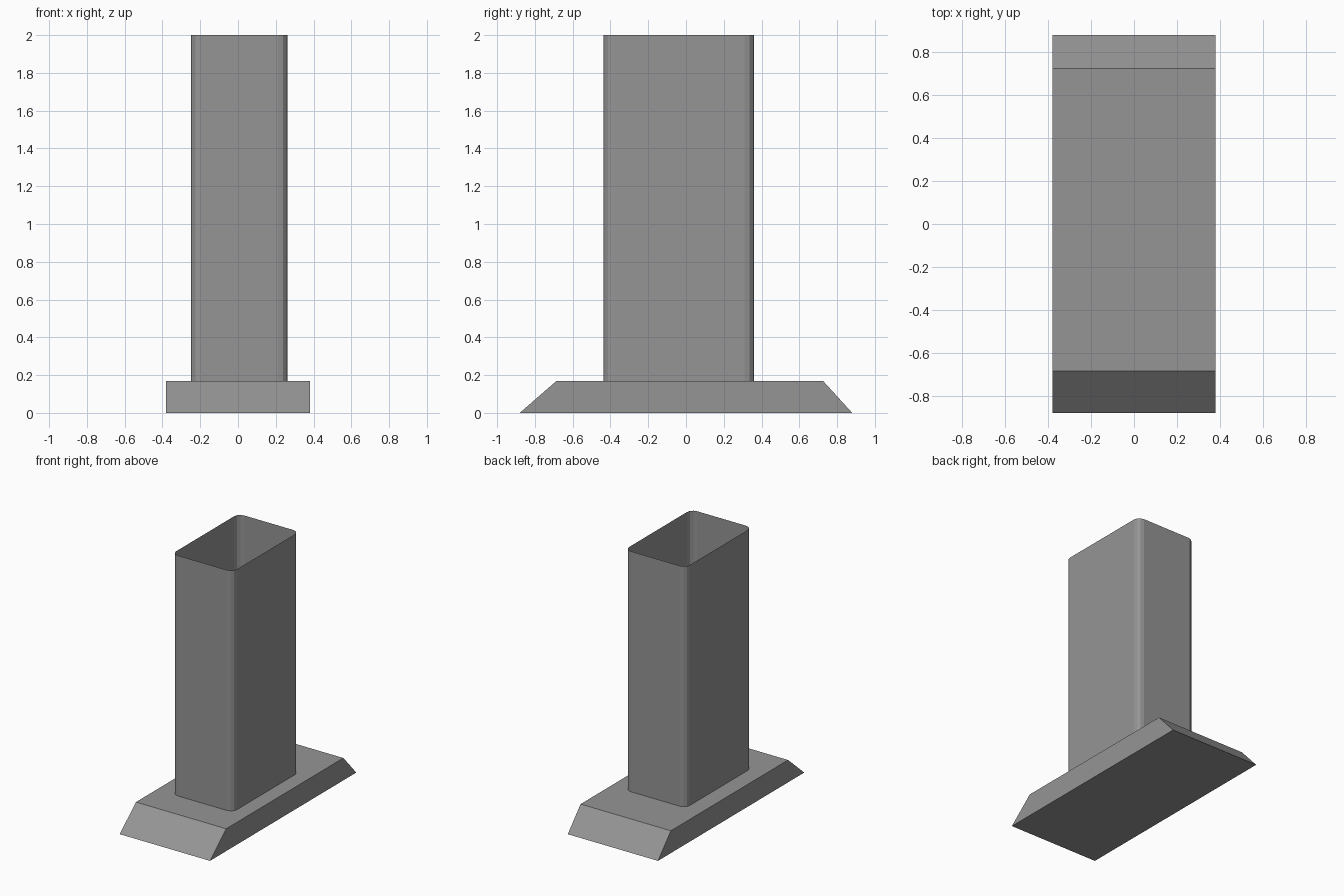
import bpy, math

cube = bpy.data.objects.get("Cube")
if cube:
    bpy.data.objects.remove(cube, do_unlink=True)

# Plain grey material
grey = bpy.data.materials.new("plain grey")
grey.use_nodes = True
colour = (0.3, 0.3, 0.3, 1)
grey.diffuse_color = colour
grey.node_tree.nodes["Principled BSDF"].inputs["Base Color"].default_value = colour


def loft(name, lower, upper, capped):
    """Join two matching outlines with side walls, optionally closed at the ends."""
    n = len(lower)
    faces = [(i, (i + 1) % n, n + (i + 1) % n, n + i) for i in range(n)]
    if capped:
        faces += [tuple(reversed(range(n))), tuple(range(n, 2 * n))]
    mesh = bpy.data.meshes.new(name)
    mesh.from_pydata(lower + upper, [], faces)
    mesh.materials.append(grey)
    obj = bpy.data.objects.new(name, mesh)
    bpy.context.collection.objects.link(obj)
    return obj


def rectangle(x0, x1, y0, y1, z):
    return [(x0, y0, z), (x1, y0, z), (x1, y1, z), (x0, y1, z)]


def rounded_rectangle(x0, x1, y0, y1, z, radius, steps):
    centres = rectangle(x0 + radius, x1 - radius, y0 + radius, y1 - radius, z)
    points = []
    for corner, (cx, cy, cz) in enumerate(centres):
        for s in range(steps + 1):
            a = math.pi + (corner + s / steps) * math.pi / 2
            points.append((cx + radius * math.cos(a), cy + radius * math.sin(a), cz))
    return points


base_top = 0.17

# Base plate with sloping front and back ends
loft("base_plate",
     rectangle(-0.38, 0.38, -0.88, 0.88, 0),
     rectangle(-0.38, 0.38, -0.685, 0.725, base_top), True)

# Thin open-topped tube with rounded corners
outline = (-0.25, 0.262, -0.437, 0.361)
loft("hollow_tube",
     rounded_rectangle(*outline, base_top, 0.05, 3),
     rounded_rectangle(*outline, 2, 0.05, 3), False)
